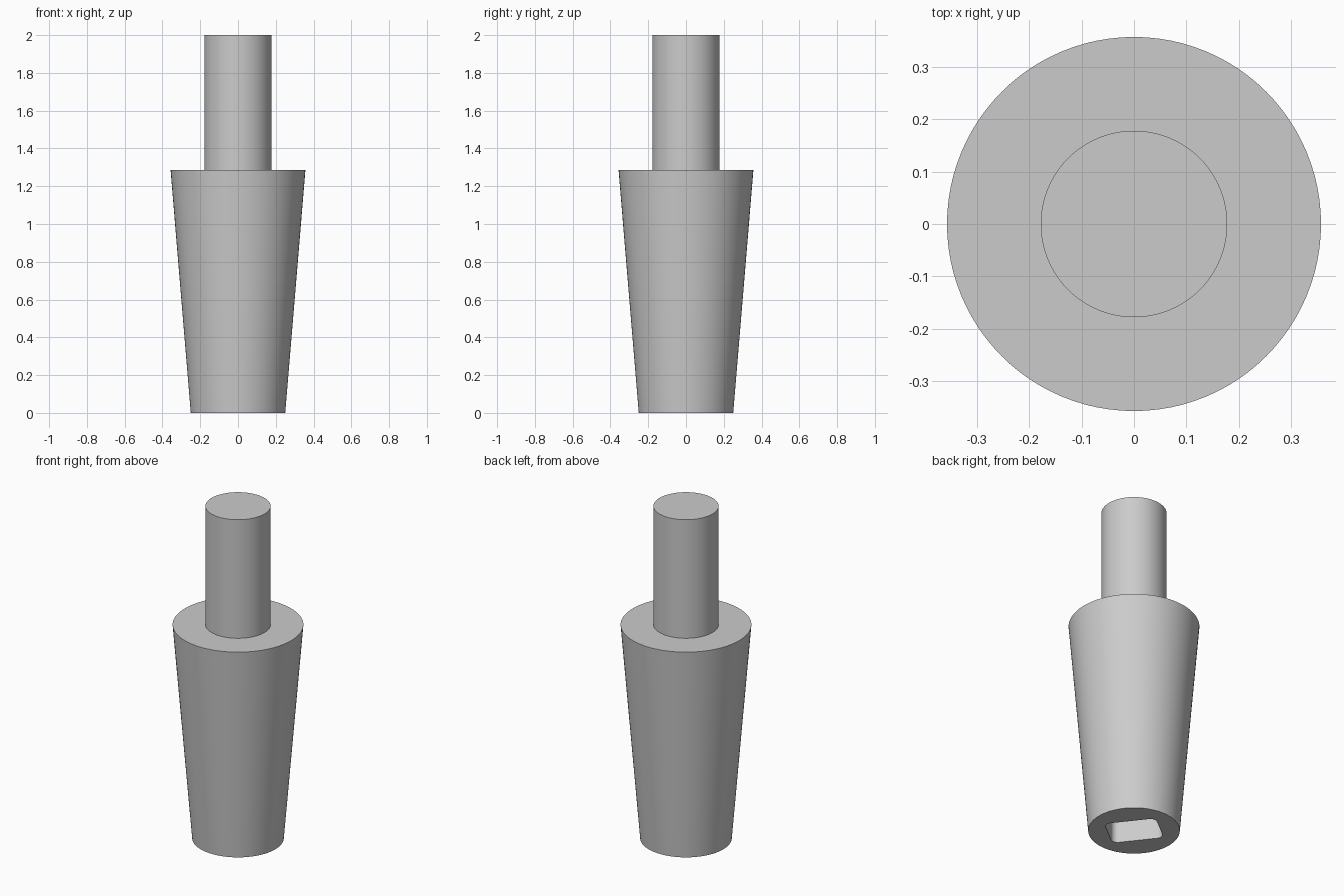
import bpy, bmesh, math
from mathutils import Matrix

cube = bpy.data.objects.get("Cube")
if cube:
    bpy.data.objects.remove(cube, do_unlink=True)

grey = bpy.data.materials.new("light grey")
grey.use_nodes = True
colour = (0.6, 0.6, 0.6, 1)
grey.diffuse_color = colour
grey.node_tree.nodes["Principled BSDF"].inputs["Base Color"].default_value = colour

SIDES = 96
SHOULDER = 1.286


def finish(bm, name):
    bmesh.ops.recalc_face_normals(bm, faces=bm.faces)
    mesh = bpy.data.meshes.new(name)
    bm.to_mesh(mesh)
    bm.free()
    mesh.materials.append(grey)
    obj = bpy.data.objects.new(name, mesh)
    bpy.context.collection.objects.link(obj)
    return obj


# Tapered body and narrow shaft, turned as one profile
profile = [(0.25, 0), (0.357, SHOULDER), (0.178, SHOULDER), (0.178, 2)]
bm = bmesh.new()
rings = []
for radius, z in profile:
    ring = bmesh.ops.create_circle(bm, segments=SIDES, radius=radius,
                                   matrix=Matrix.Translation((0, 0, z)))
    rings.append(ring["verts"])
for low, high in zip(rings, rings[1:]):
    for i in range(SIDES):
        j = (i + 1) % SIDES
        bm.faces.new((low[i], low[j], high[j], high[i]))
bm.faces.new(rings[0])
bm.faces.new(rings[-1])
body = finish(bm, "tapered_body")

# Rounded rectangular socket, cut up into the base
WIDTH, LENGTH, DEPTH, ROUND = 0.214, 0.286, 0.7, 0.036
bm = bmesh.new()
bmesh.ops.create_cube(bm, size=1)
bmesh.ops.scale(bm, vec=(WIDTH, LENGTH, 2 * DEPTH), verts=bm.verts)
uprights = [e for e in bm.edges
            if abs(e.verts[0].co.z - e.verts[1].co.z) > DEPTH]
bmesh.ops.bevel(bm, geom=uprights, offset=ROUND, segments=6, profile=0.5,
                affect='EDGES')
bmesh.ops.rotate(bm, verts=bm.verts,
                 matrix=Matrix.Rotation(math.radians(38), 3, 'Z'))
cutter = finish(bm, "socket_cutter")
cutter.hide_render = True
cutter.hide_viewport = True

cut = body.modifiers.new("socket", 'BOOLEAN')
cut.operation = 'DIFFERENCE'
cut.solver = 'EXACT'
cut.object = cutter

# Bake the cut, then shade the round walls smooth
bpy.context.view_layer.update()
graph = bpy.context.evaluated_depsgraph_get()
baked = bpy.data.meshes.new_from_object(body.evaluated_get(graph))
body.modifiers.clear()
body.data = baked
bpy.data.objects.remove(cutter, do_unlink=True)
bpy.ops.object.select_all(action='DESELECT')
body.select_set(True)
bpy.context.view_layer.objects.active = body
bpy.ops.object.shade_smooth_by_angle(angle=math.radians(30))
